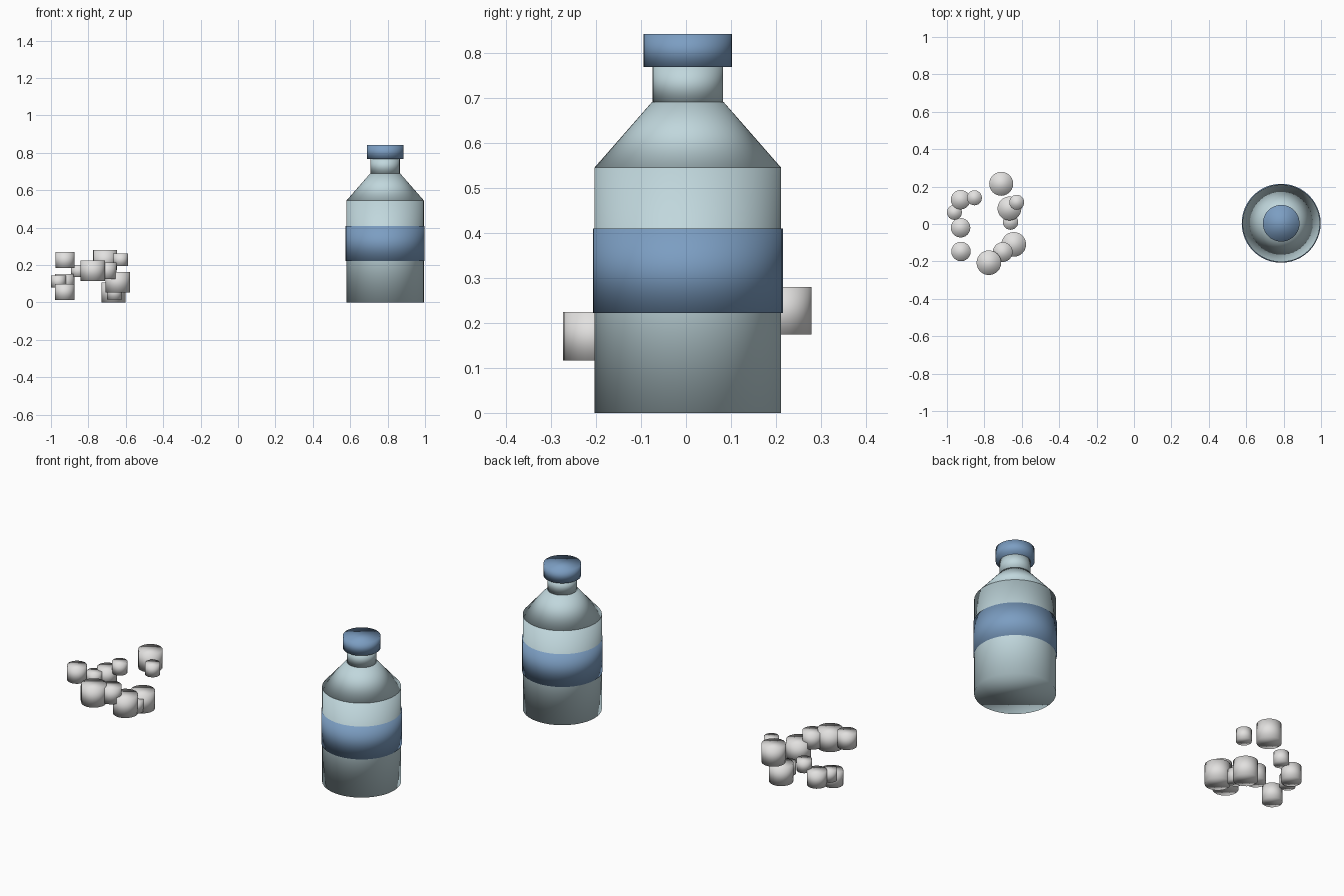
import bpy

cube = bpy.data.objects.get("Cube")
if cube:
    bpy.data.objects.remove(cube, do_unlink=True)


def material(name, rgb):
    m = bpy.data.materials.new(name)
    m.use_nodes = True
    col = (*rgb, 1.0)
    m.diffuse_color = col
    m.node_tree.nodes["Principled BSDF"].inputs["Base Color"].default_value = col
    return m


glass = material("pale_teal", (0.53, 0.68, 0.72))
blue = material("soft_blue", (0.20, 0.34, 0.54))
white = material("off_white", (0.76, 0.75, 0.74))


def drum(name, x, y, z0, z1, r0, r1, mat, sides=48):
    """Closed upright cylinder or frustum, shaded softly over its rims."""
    bpy.ops.mesh.primitive_cone_add(
        vertices=sides, radius1=r0, radius2=r1, depth=z1 - z0,
        location=(x, y, (z0 + z1) / 2))
    ob = bpy.context.object
    ob.name = name
    ob.data.materials.append(mat)
    bpy.ops.object.shade_smooth()
    return ob


# Bottle, built from the base up
BX, BY = 0.787, 0.004
drum("bottle_body", BX, BY, 0.0, 0.545, 0.207, 0.207, glass)
drum("bottle_label", BX, BY, 0.222, 0.41, 0.211, 0.211, blue)
drum("bottle_shoulder", BX, BY, 0.545, 0.69, 0.207, 0.08, glass)
drum("bottle_neck", BX, BY, 0.69, 0.77, 0.078, 0.078, glass)
drum("bottle_cap", BX, BY, 0.768, 0.841, 0.098, 0.098, blue)

# Loose tablets: x, y, centre height, radius
tablets = [
    (-0.71, 0.215, 0.227, 0.064),
    (-0.927, 0.13, 0.11, 0.052),
    (-0.853, 0.14, 0.168, 0.04),
    (-0.96, 0.062, 0.112, 0.04),
    (-0.927, -0.02, 0.056, 0.052),
    (-0.925, -0.147, 0.227, 0.052),
    (-0.666, 0.083, 0.053, 0.064),
    (-0.627, 0.116, 0.228, 0.04),
    (-0.66, 0.01, 0.05, 0.041),
    (-0.643, -0.109, 0.108, 0.066),
    (-0.702, -0.15, 0.17, 0.053),
    (-0.776, -0.207, 0.17, 0.066),
]
for i, (x, y, z, r) in enumerate(tablets):
    half = r * 0.82
    drum(f"tablet_{i + 1}", x, y, z - half, z + half, r, r, white, 24)
